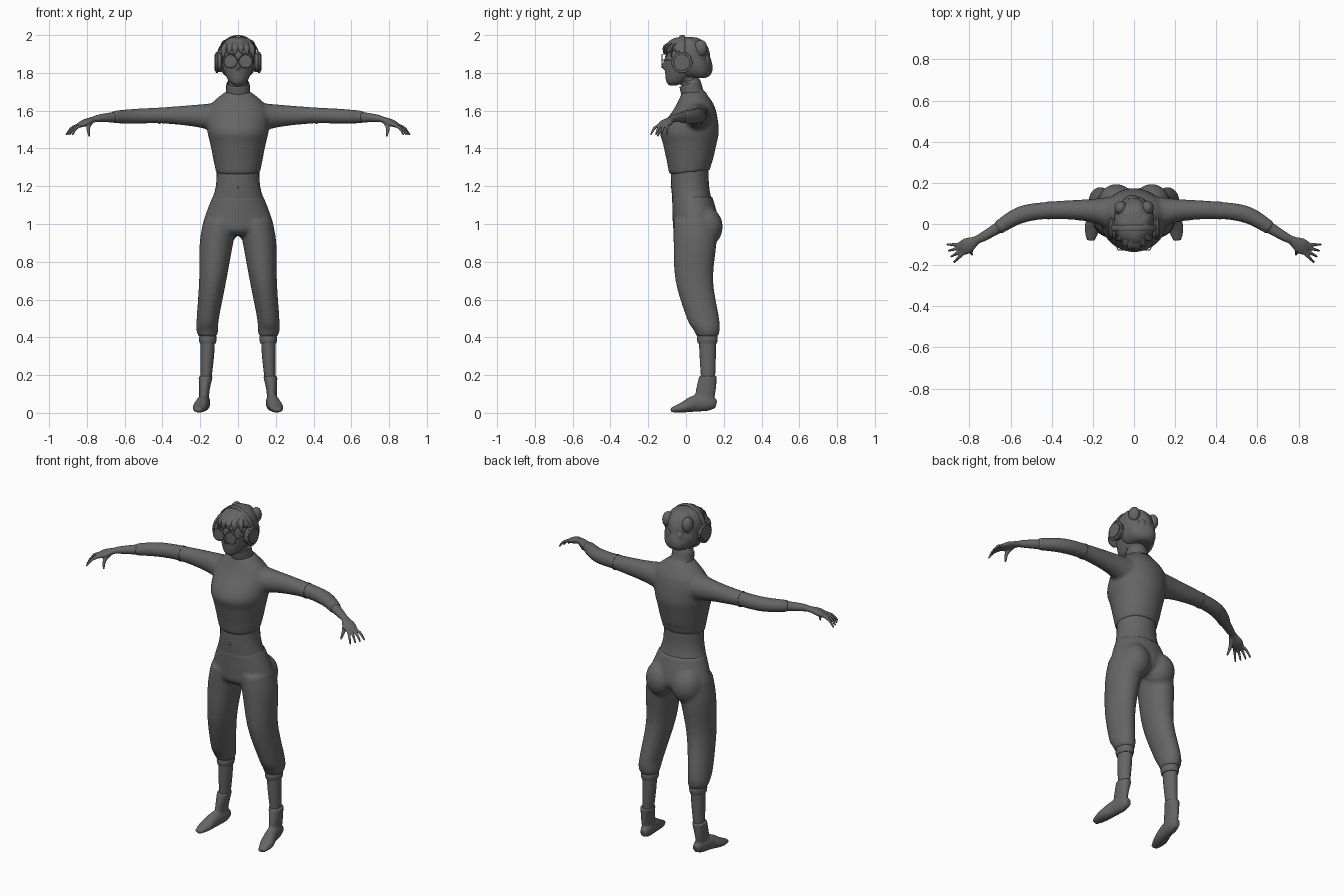
import bpy, bmesh, math
from mathutils import Vector, Matrix

if bpy.data.objects.get("Cube"):
    bpy.data.objects.remove(bpy.data.objects["Cube"])

GREY = (0.13, 0.13, 0.13, 1)
grey_material = bpy.data.materials.new("charcoal grey")
grey_material.use_nodes = True
grey_material.diffuse_color = GREY
shader = grey_material.node_tree.nodes["Principled BSDF"]
shader.inputs["Base Color"].default_value = GREY
X, Y, Z = Vector((1, 0, 0)), Vector((0, 1, 0)), Vector((0, 0, 1))
BOTH = (1, -1)


def resample(rings, steps):
    """Smooth curve through the given rings."""
    out = []
    for i in range(len(rings) - 1):
        before, start, end, after = (rings[max(0, min(len(rings) - 1, i + k))] for k in (-1, 0, 1, 2))
        for step in range(steps):
            t = step / steps
            out.append([b + t / 2 * (c - a + t * (2 * a - 5 * b + 4 * c - d + t * (3 * b - 3 * c + d - a)))
                        for a, b, c, d in zip(before, start, end, after)])
    return out + [list(rings[-1])]


def loft(bm, rings, across=None, sides=(1,), segments=24, steps=4):
    """Skin ellipses (x, y, z, width, depth): level ones, or square to the path if across is given."""
    rings = resample([ring if len(ring) > 4 else (*ring, ring[-1]) for ring in rings], steps)
    for side in sides:
        centres = [Vector((side * x, y, z)) for x, y, z, width, depth in rings]
        loops = []
        for i, (centre, ring) in enumerate(zip(centres, rings)):
            u, v = X, Y
            if across:
                tangent = centres[min(i + 1, len(centres) - 1)] - centres[max(i - 1, 0)]
                u = tangent.cross(across).normalized()
                v = u.cross(tangent).normalized()
            loops.append([])
            for k in range(segments):
                angle = math.tau * k / segments
                loops[-1].append(bm.verts.new(
                    centre + u * ring[3] * math.cos(angle) + v * ring[4] * math.sin(angle)))
        for low, high in zip(loops, loops[1:]):
            for k in range(segments):
                following = (k + 1) % segments
                bm.faces.new((low[k], low[following], high[following], high[k]))
        bm.faces.new(loops[0])
        bm.faces.new(loops[-1])


def column(bm, rings, **options):
    """Level ellipses (y, z, width, depth) on the centre line."""
    loft(bm, [(0, *ring) for ring in rings], **options)


def ball(bm, location, size, sides=(1,)):
    for side in sides:
        place = Matrix.Translation((side * location[0], location[1], location[2]))
        bmesh.ops.create_uvsphere(bm, u_segments=20, v_segments=12, radius=1,
                                  matrix=place @ Matrix.Diagonal((*size, 1)))


def disc(bm, location, radius, depth, axis):
    turn = axis.to_track_quat('Z', 'Y').to_matrix().to_4x4()
    bmesh.ops.create_cone(bm, cap_ends=True, segments=32, radius1=radius, radius2=radius,
                          depth=depth, matrix=Matrix.Translation(location) @ turn)


def finish(name, bm, voxel=0, smoothing=6):
    """Make the object; with a voxel size its overlapping pieces are blended."""
    bmesh.ops.recalc_face_normals(bm, faces=bm.faces)
    mesh = bpy.data.meshes.new(name)
    bm.to_mesh(mesh)
    bm.free()
    mesh.materials.append(grey_material)
    part = bpy.data.objects.new(name, mesh)
    bpy.context.collection.objects.link(part)
    if voxel:
        blend = part.modifiers.new("blend", 'REMESH')
        blend.mode, blend.voxel_size, blend.use_smooth_shade = 'VOXEL', voxel, True
        soften = part.modifiers.new("soften", 'SMOOTH')
        soften.iterations, soften.factor = smoothing, 0.5
    else:
        bpy.ops.object.select_all(action='DESELECT')
        bpy.context.view_layer.objects.active = part
        part.select_set(True)
        bpy.ops.object.shade_smooth_by_angle(angle=math.radians(50))
    return part


# Sweater: torso and both sleeves blended, hem rising towards the back
bm = bmesh.new()
column(bm, [(.02, 1.27, .117, .107), (.02, 1.42, .146, .141), (.02, 1.5, .163, .154),
            (.048, 1.62, .152, .105), (.04, 1.7, .068, .06)], segments=32)
loft(bm, [(.06, .045, 1.56, .1, .09), (.2, .065, 1.572, .058, .062), (.4, .067, 1.575, .043),
          (.55, .045, 1.57, .042, .04), (.665, -.022, 1.566, .033)], Z, BOTH)
for vert in bm.verts:
    if vert.co.z < 1.33:
        vert.co.z += vert.co.y * .12
finish("sweater", bm, .009, 8)

# Sleeve seams
bm = bmesh.new()
loft(bm, [(x, .066, 1.574, .044) for x in (.41, .42)], Z, BOTH)
finish("sleeve_seams", bm)

# Turtleneck collar
bm = bmesh.new()
loft(bm, [(0, .048, 1.66, .085, .07), (0, .035, 1.69, .065, .06), (0, .022, 1.74, .062, .058),
          (0, .02, 1.745, .054, .05)], Z)
finish("collar", bm)

# Midriff with navel
bm = bmesh.new()
column(bm, [(.035, 1.11, .145, .105), (.022, 1.2, .117, .1), (.02, 1.32, .112, .1)], segments=32)
finish("midriff", bm)
bm = bmesh.new()
ball(bm, (0, -.077, 1.195), (.004, .004, .007))
finish("navel", bm)

# Trousers: hips, seat and legs blended
bm = bmesh.new()
column(bm, [(.033, 1.145, .135, .107), (.05, 1.03, .179, .121), (.05, .97, .186, .116),
            (.045, .94, .13, .08)], segments=32)
loft(bm, [(.09, .05, 1.02, .092, .115), (.114, .048, .9, .089, .114), (.134, .044, .7, .072, .1),
          (.16, .09, .5, .059, .086), (.163, .109, .44, .058, .07), (.16, .113, .405, .05, .058)],
     sides=BOTH)
ball(bm, (.086, .105, .985), (.088, .09, .105), BOTH)
finish("trousers", bm, .009)

# Trouser cuffs
bm = bmesh.new()
loft(bm, [(.16, .113, z, width, width + .008) for z, width in ((.415, .043), (.39, .047), (.367, .042))],
     sides=BOTH)
finish("trouser_cuffs", bm)

# Lower legs
bm = bmesh.new()
loft(bm, [(.16, .114, .4, .038, .046), (.163, .115, .3, .036, .043), (.17, .117, .16, .027, .036)],
     sides=BOTH)
finish("lower_legs", bm)

# Socks: ankle and foot blended
bm = bmesh.new()
loft(bm, [(.171, .117, .195, .038, .047), (.178, .105, .12, .028, .053), (.18, .095, .05, .025, .05)],
     sides=BOTH)
loft(bm, [(.173, .16, .045, .018, .022), (.177, .12, .053, .031, .042), (.187, .05, .05, .034, .044),
          (.203, -.02, .028, .038, .027), (.211, -.08, .015, .02, .012)], Z, BOTH)
finish("socks", bm, .006, 4)

# Forearms and hands, with four fanned fingers and a lowered thumb
bm = bmesh.new()
loft(bm, [(.63, 0, 1.567, .03), (.73, -.06, 1.56, .023, .021), (.765, -.078, 1.553, .021, .016),
          (.81, -.105, 1.536, .038, .018), (.845, -.124, 1.52, .032, .011)], Z, BOTH)
for finger in range(4):
    fan = math.radians(-15 * finger)
    knuckle = Vector((.855 - .006 * finger, -.1 - .016 * finger, 1.52))
    reach = Vector((math.cos(fan), math.sin(fan), -.5)) * .028
    droop = reach - Z * .02
    loft(bm, [(*(knuckle - reach), .009), (*knuckle, .009), (*(knuckle + reach), .008),
              (*(knuckle + reach + droop), .005)], Z, BOTH, 8)
loft(bm, [(.775, -.093, 1.545, .013), (.793, -.13, 1.51, .011), (.787, -.15, 1.463, .005)], Z, BOTH, 8)
finish("hands", bm, .004, 3)

# Neck and head, with nose
bm = bmesh.new()
loft(bm, [(0, .04, 1.68, .05), (0, .01, 1.8, .05)])
column(bm, [(-.07, 1.733, .018, .018), (-.05, 1.755, .048, .055), (-.014, 1.815, .077, .098),
            (0, 1.89, .086, .111), (.005, 1.955, .066, .086), (.005, 1.975, .03, .04)])
column(bm, [(-.105, 1.87, .008, .01), (-.115, 1.84, .01, .012), (-.112, 1.82, .012, .012)])
finish("head", bm, .006, 4)

# Hair: rounded shell, fuller at the nape, opened around the face with a ragged fringe
bm = bmesh.new()
shell = []
for k in range(29):
    angle = math.radians(-75 + 160 * k / 28)
    height, spread = math.sin(angle), math.cos(angle) ** .6
    shell.append((.003 + .05 * max(0, -height), 1.88 + .11 * height, .1 * spread, .122 * spread))
column(bm, shell, segments=56, steps=1)
opening = []
for face in bm.faces:
    middle = face.calc_center_median()
    if middle.y < -.025 and middle.z < 1.91 + .014 * math.sin(middle.x * 95 + 1):
        opening.append(face)
bmesh.ops.delete(bm, geom=opening, context='FACES')
for vert in bm.verts:
    wave = .003 * math.sin(7 * math.atan2(vert.co.y, vert.co.x) + vert.co.z * 25)
    vert.co += Vector((vert.co.x, vert.co.y, 0)).normalized() * wave
hair = finish("hair", bm)
thickness = hair.modifiers.new("thickness", 'SOLIDIFY')
thickness.thickness = .008

# Loose locks over the forehead and tufts at the back
bm = bmesh.new()
for lock in range(6):
    x = .033 * (lock - 2.5)
    y = -.122 + 6 * x * x
    tip = 1.895 - 3 * x * x + .008 * (lock % 2)
    loft(bm, [(x * .5, y + .05, 1.97, .012, .01), (x * .8, y + .008, 1.94, .02, .009),
              (x, y + .004, tip, .002)], segments=12)
for x, y, z in ((.065, .078, 1.93), (.028, .094, 1.86)):
    ball(bm, (x, y, z), (.03, .035, .045), BOTH)
finish("hair_locks", bm)

# Headphones: band, cups and cushions
bm = bmesh.new()
arc = [math.pi * k / 32 for k in range(33)]
loft(bm, [(.112 * math.cos(a), -.02, 1.87 + .126 * math.sin(a), .004, .014) for a in arc],
     Y, segments=12, steps=1)
finish("headphone_band", bm)
bm = bmesh.new()
for side in BOTH:
    for x, radius, depth in ((.097, .05, .02), (.112, .056, .012), (.121, .044, .008)):
        disc(bm, (side * x, -.022, 1.855), radius, depth, X)
cups = finish("headphone_cups", bm)
edges = cups.modifiers.new("soft_edges", 'BEVEL')
edges.width, edges.segments = .003, 2

# Round glasses: rims, lenses, bridge and temples
bm = bmesh.new()
for side in BOTH:
    turn = [math.tau * k / 32 for k in range(33)]
    loft(bm, [(side * .04 + .035 * math.cos(a), -.127, 1.862 + .035 * math.sin(a), .003) for a in turn],
         Y, segments=8, steps=1)
    disc(bm, (side * .04, -.127, 1.862), .034, .002, Y)
loft(bm, [(x, -.128, 1.868, .002) for x in (-.007, .007)], Z, segments=8)
loft(bm, [(.074, -.127, 1.868, .002), (.085, -.11, 1.868, .002), (.092, -.03, 1.866, .002)], Z, BOTH, 8)
finish("glasses", bm)
